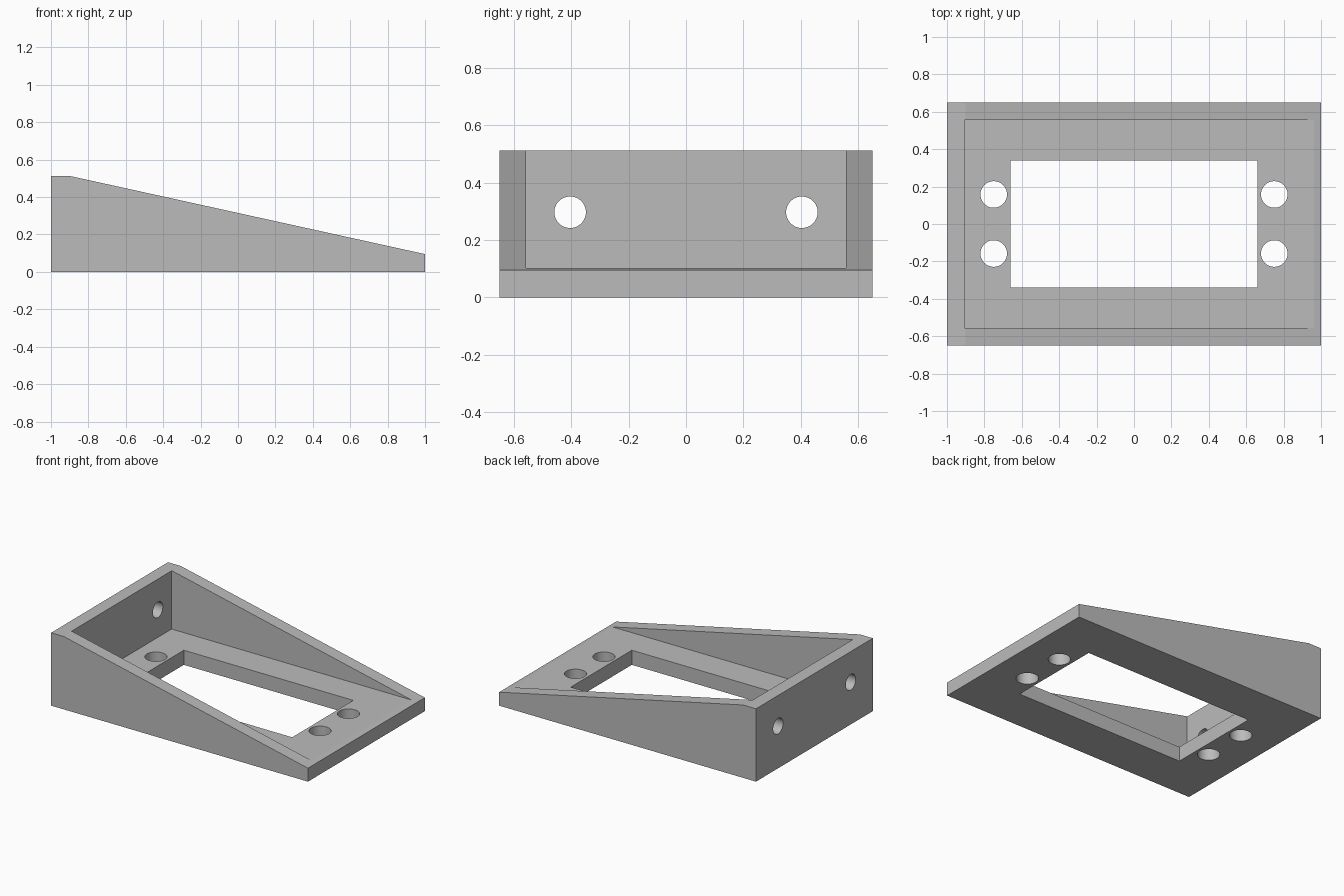
import bpy
import bmesh
from math import pi, radians
from mathutils import Matrix, Vector

cube = bpy.data.objects.get("Cube")
if cube:
    bpy.data.objects.remove(cube, do_unlink=True)

HALF_W = 0.65     # half depth of the tray
WALL = 0.093      # wall thickness
FLOOR = 0.103     # floor thickness
LIP = 0.095       # height of the low end
PEAK = 0.513      # height of the tall end

grey = bpy.data.materials.new("plain grey")
grey.use_nodes = True
colour = (0.5, 0.5, 0.5, 1)
grey.diffuse_color = colour
grey.node_tree.nodes["Principled BSDF"].inputs["Base Color"].default_value = colour


def make_object(name, bm):
    bmesh.ops.recalc_face_normals(bm, faces=bm.faces)
    mesh = bpy.data.meshes.new(name)
    bm.to_mesh(mesh)
    bm.free()
    mesh.materials.append(grey)
    obj = bpy.data.objects.new(name, mesh)
    bpy.context.collection.objects.link(obj)
    return obj


def box(name, low, high):
    low, high = Vector(low), Vector(high)
    bm = bmesh.new()
    matrix = Matrix.Translation((low + high) / 2) @ Matrix.Diagonal((*(high - low), 1))
    bmesh.ops.create_cube(bm, size=1, matrix=matrix)
    return make_object(name, bm)


def rod(name, centre, radius, axis):
    bm = bmesh.new()
    turn = Matrix.Rotation(pi / 2, 4, "Y") if axis == "X" else Matrix()
    bmesh.ops.create_cone(bm, cap_ends=True, segments=48, radius1=radius, radius2=radius,
                          depth=0.4, matrix=Matrix.Translation(centre) @ turn)
    return make_object(name, bm)


# Wedge body: side profile extruded across the depth
profile = [(-1, 0), (1, 0), (1, LIP), (-0.9, PEAK), (-1, PEAK)]
bm = bmesh.new()
face = bm.faces.new([bm.verts.new((x, -HALF_W, z)) for x, z in profile])
extruded = bmesh.ops.extrude_face_region(bm, geom=[face])["geom"]
bmesh.ops.translate(bm, vec=(0, 2 * HALF_W, 0),
                    verts=[g for g in extruded if isinstance(g, bmesh.types.BMVert)])
tray = make_object("wedge_tray", bm)

# Cavity, open at the low end, and the window through the floor
inner = HALF_W - WALL
cutters = [
    box("cavity_cutter", (-1 + WALL, -inner, FLOOR), (1.5, inner, 1)),
    box("window_cutter", (-0.66, -0.34, -0.5), (0.66, 0.34, 0.5)),
]

# Screw holes in the floor and in the tall end wall
for side in (-1, 1):
    for end in (-1, 1):
        cutters.append(rod("floor_hole_cutter", (0.75 * end, 0.158 * side, 0), 0.071, "Z"))
    cutters.append(rod("wall_hole_cutter", (-1, 0.404 * side, 0.297), 0.055, "X"))

for cutter in cutters:
    cutter.hide_render = True
    cut = tray.modifiers.new(cutter.name, "BOOLEAN")
    cut.operation = "DIFFERENCE"
    cut.solver = "EXACT"
    cut.object = cutter

# Apply the cuts and drop the cutters
bpy.ops.object.select_all(action="DESELECT")
tray.select_set(True)
bpy.context.view_layer.objects.active = tray
for name in [m.name for m in tray.modifiers]:
    bpy.ops.object.modifier_apply(modifier=name)
for cutter in cutters:
    bpy.data.objects.remove(cutter, do_unlink=True)

# Round hole walls, crisp edges elsewhere
bpy.ops.object.shade_smooth_by_angle(angle=radians(10))
